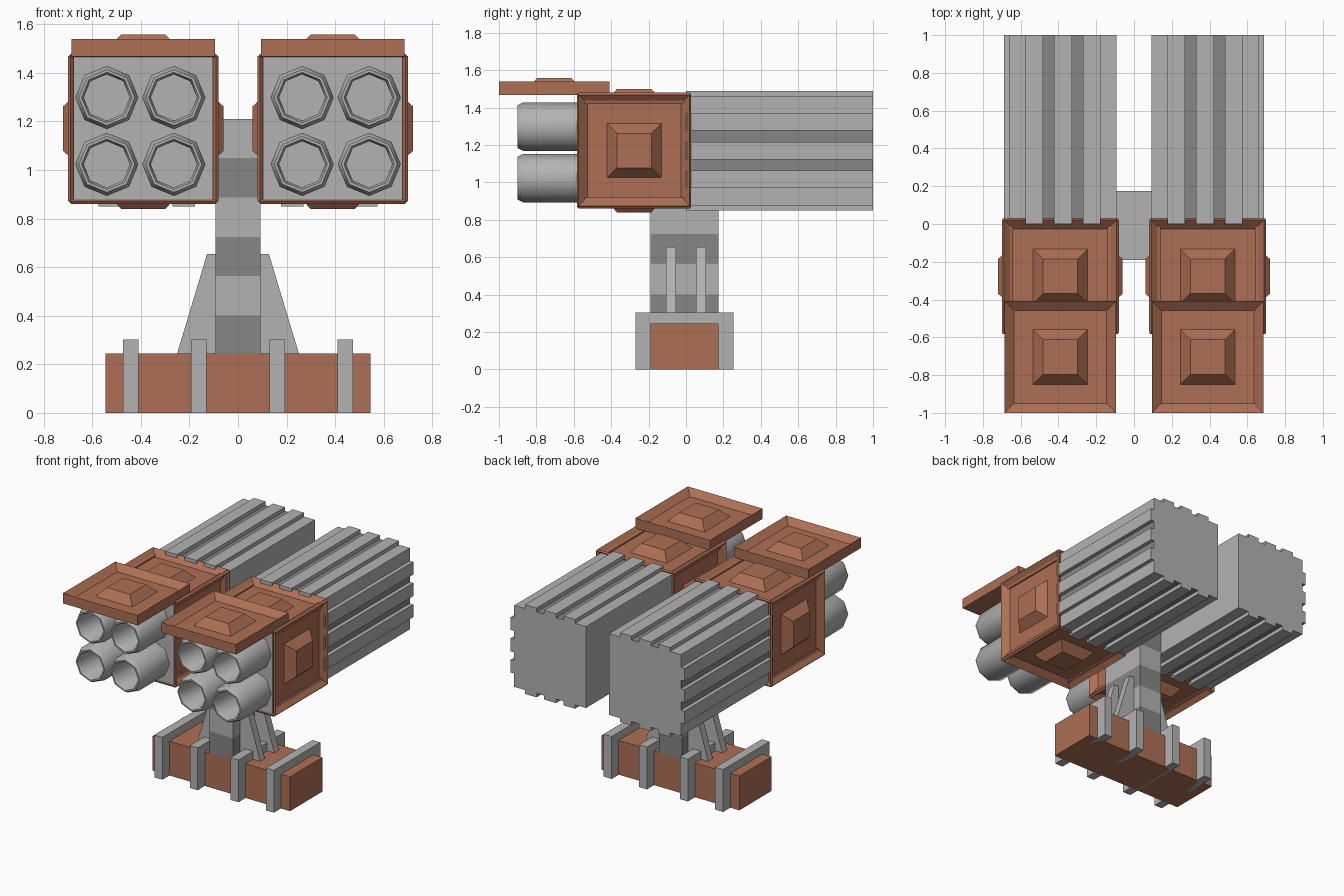
import bpy, bmesh
from math import radians, pi, sin, cos
from mathutils import Matrix, Vector

if "Cube" in bpy.data.objects:
    bpy.data.objects.remove(bpy.data.objects["Cube"])


def material(name, rgb):
    m = bpy.data.materials.new(name)
    m.diffuse_color = (*rgb, 1)
    m.use_nodes = True
    m.node_tree.nodes["Principled BSDF"].inputs["Base Color"].default_value = m.diffuse_color
    return m


rust = material("rust", (0.42, 0.16, 0.09))
grey = material("light_grey", (0.45, 0.45, 0.45))
dark = material("dark_grey", (0.24, 0.24, 0.24))


def finish(name, bm, mats=(grey,), mirror=False, smooth=None):
    bmesh.ops.recalc_face_normals(bm, faces=bm.faces)
    me = bpy.data.meshes.new(name)
    bm.to_mesh(me)
    bm.free()
    for m in mats:
        me.materials.append(m)
    ob = bpy.data.objects.new(name, me)
    bpy.context.collection.objects.link(ob)
    if smooth:
        me.polygons.foreach_set("use_smooth", [True] * len(me.polygons))
        me.set_sharp_from_angle(angle=radians(smooth))
    if mirror:
        mod = ob.modifiers.new("mirror", 'MIRROR')
        mod.use_mirror_merge = False
    return ob


def box(bm, x0, x1, y0, y1, z0, z1):
    c = ((x0 + x1) / 2, (y0 + y1) / 2, (z0 + z1) / 2)
    s = Matrix.Diagonal((x1 - x0, y1 - y0, z1 - z0, 1))
    bmesh.ops.create_cube(bm, size=1, matrix=Matrix.Translation(c) @ s)


def loft(bm, rings, indices=()):
    """Bridge closed rings of points and cap both ends."""
    rows = [[bm.verts.new(p) for p in r] for r in rings]
    n = len(rows[0])
    for k, (a, b) in enumerate(zip(rows, rows[1:])):
        for i in range(n):
            j = (i + 1) % n
            f = bm.faces.new((a[i], a[j], b[j], b[i]))
            f.material_index = indices[k] if indices else 0
    bm.faces.new(rows[0][::-1])
    bm.faces.new(rows[-1])
    return rows


def square_rings(steps, matrix):
    corners = ((-1, -1), (1, -1), (1, 1), (-1, 1))
    return [[matrix @ Vector((x * h, y * h, d)) for x, y in corners] for h, d in steps]


# base beam and its straps
bm = bmesh.new()
box(bm, -0.545, 0.545, -0.19, 0.175, 0, 0.245)
finish("base_beam", bm, (rust,))
bm = bmesh.new()
for x in (0.13, 0.41):
    box(bm, x, x + 0.063, -0.27, 0.255, 0, 0.303)
finish("base_straps", bm, mirror=True)

# banded post
bm = bmesh.new()
levels = [0.24 + i * (1.21 - 0.24) / 6 for i in range(7)]
loft(bm, [[(-0.092, -0.19, z), (0.092, -0.19, z), (0.092, 0.175, z), (-0.092, 0.175, z)]
          for z in levels], (1, 0, 1, 0, 1, 0))
finish("post", bm, (grey, dark))

# sloping gussets beside the post
bm = bmesh.new()
for y in (-0.107, 0.053):
    loft(bm, [[(0.08, v, 0.24), (0.252, v, 0.24), (0.127, v, 0.655), (0.08, v, 0.655)]
              for v in (y, y + 0.054)])
finish("post_gussets", bm, mirror=True)

# ribbed pod body: ribs on top, outer side and bottom, plain inner side
CX, CY, CZ = 0.39, -0.277, 1.17
x0, x1, z0, z1, rib = 0.092, 0.66, 0.877, 1.46, 0.028
ribs = ((-0.198, -0.107), (-0.047, 0.047), (0.107, 0.198))
mx = (x0 + x1) / 2
profile = [(x0, z0)]
for a, b in ribs:
    profile += [(mx + a, z0), (mx + a, z0 - rib), (mx + b, z0 - rib), (mx + b, z0)]
profile.append((x1, z0))
for a, b in ribs:
    profile += [(x1, CZ + a), (x1 + rib, CZ + a), (x1 + rib, CZ + b), (x1, CZ + b)]
profile.append((x1, z1))
for a, b in ribs:
    profile += [(mx - a, z1), (mx - a, z1 + rib), (mx - b, z1 + rib), (mx - b, z1)]
profile.append((x0, z1))
bm = bmesh.new()
loft(bm, [[(x, y, z) for x, z in profile] for y in (0.0, 1.0)])
bm.faces.ensure_lookup_table()
for side in range(3):
    for k in (4, 8):
        bm.faces[side * 13 + k].material_index = 1   # groove floors
finish("pod_body", bm, (grey, dark), mirror=True)

# core and front plate inside the collar
bm = bmesh.new()
box(bm, CX - 0.26, CX + 0.26, -0.56, 0.025, CZ - 0.26, CZ + 0.26)
box(bm, CX - 0.288, CX + 0.288, -0.58, -0.56, CZ - 0.294, CZ + 0.294)
finish("pod_front_plate", bm, mirror=True)

# four recessed collar panels with raised studs
steps = [(0.28, 0.25), (0.29, 0.285), (0.305, 0.30), (0.297, 0.31),
         (0.25, 0.27), (0.145, 0.27), (0.092, 0.33)]
bm = bmesh.new()
for i in range(4):
    m = Matrix.Translation((CX, CY, CZ)) @ Matrix.Rotation(i * pi / 2, 4, 'Y')
    loft(bm, square_rings(steps, m))
finish("collar_panels", bm, (rust,), mirror=True)

# open lid above the tubes
steps = [(0.296, -0.073), (0.296, 0), (0.245, -0.04), (0.145, -0.04), (0.092, 0.017)]
bm = bmesh.new()
loft(bm, square_rings(steps, Matrix.Translation((CX, -0.704, 1.54))))
finish("lid", bm, (rust,), mirror=True)

# eight-sided launch tubes
tube = [(0.13, -0.565), (0.13, -0.87), (0.115, -0.9), (0.104, -0.9), (0.095, -0.88), (0.095, -0.59)]
bm = bmesh.new()
for x in (0.264, 0.54):
    for z in (1.023, 1.298):
        loft(bm, [[(x + r * sin(i * pi / 4), y, z + r * cos(i * pi / 4)) for i in range(8)]
                  for r, y in tube])
finish("launch_tubes", bm, mirror=True, smooth=50)
